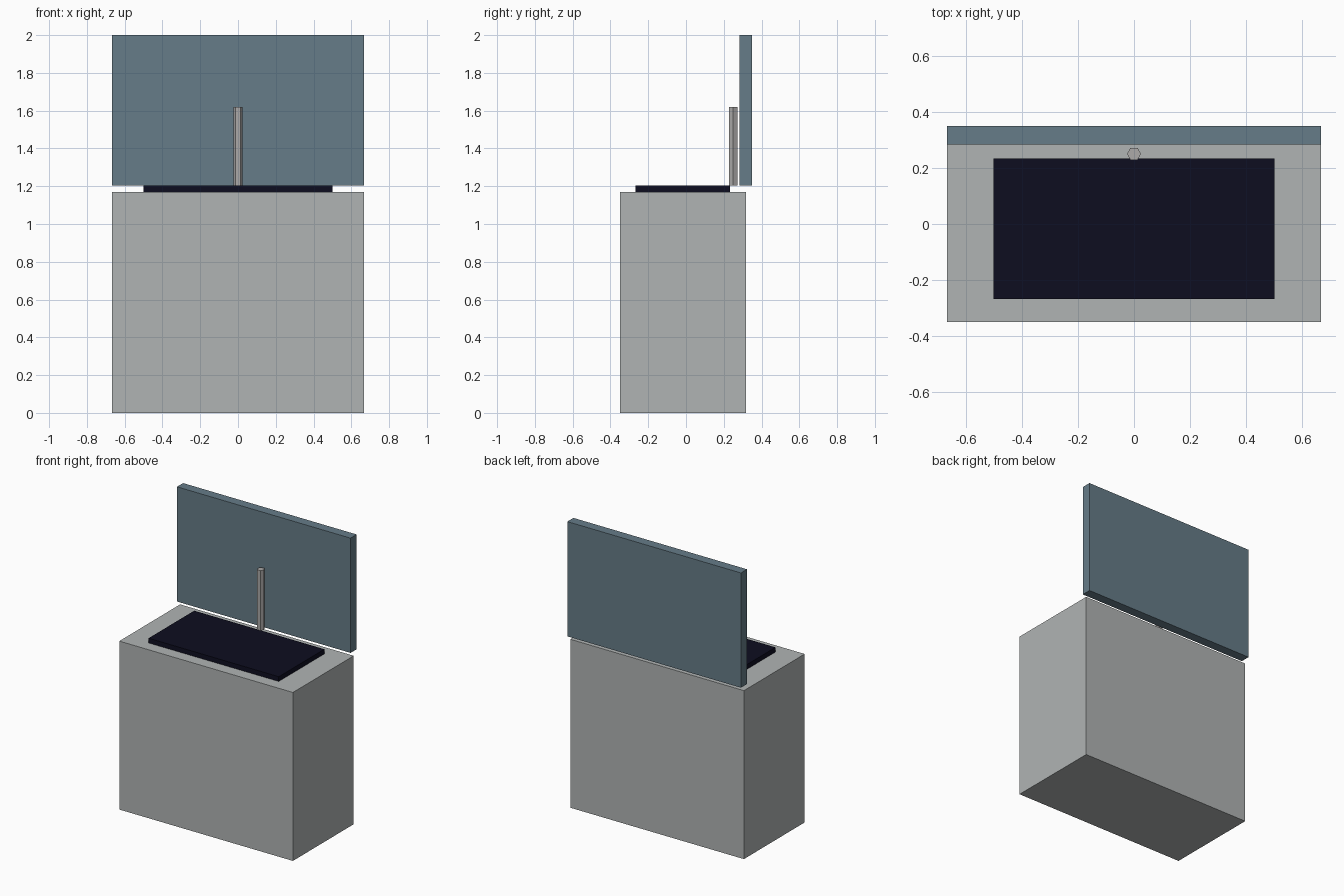
import bpy
import math

if "Cube" in bpy.data.objects:
    bpy.data.objects.remove(bpy.data.objects["Cube"])


def material(name, srgb):
    m = bpy.data.materials.new(name)
    lin = [((c / 255 + 0.055) / 1.055) ** 2.4 if c > 10 else c / 255 / 12.92 for c in srgb]
    m.diffuse_color = (*lin, 1)
    m.use_nodes = True
    m.node_tree.nodes["Principled BSDF"].inputs["Base Color"].default_value = m.diffuse_color
    return m


def finish(name, mat):
    ob = bpy.context.object
    ob.name = name
    ob.data.materials.append(mat)
    return ob


def box(name, x, y, z, mat):
    """Box from (min, max) ranges along each axis."""
    bpy.ops.mesh.primitive_cube_add(size=1, location=[(a + b) / 2 for a, b in (x, y, z)])
    bpy.context.object.scale = [b - a for a, b in (x, y, z)]
    bpy.ops.object.transform_apply(location=False, rotation=False, scale=True)
    return finish(name, mat)


stone = material("pale grey", (176, 180, 180))
slate = material("slate blue", (102, 124, 136))
navy = material("dark navy", (13, 13, 32))
metal = material("metal grey", (172, 170, 169))

# Cabinet body
box("cabinet", (-0.667, 0.667), (-0.35, 0.317), (0, 1.17), stone)
# Dark panel set on the counter
box("counter_panel", (-0.5, 0.5), (-0.267, 0.233), (1.17, 1.203), navy)
# Upright board floating just above the back edge
box("back_board", (-0.667, 0.667), (0.283, 0.35), (1.203, 2.0), slate)
# Six-sided post, corners on the x axis
bpy.ops.mesh.primitive_cylinder_add(vertices=6, radius=0.025, depth=0.417,
                                    location=(0, 0.25, 1.4115),
                                    rotation=(0, 0, math.radians(30)))
finish("post", metal)
